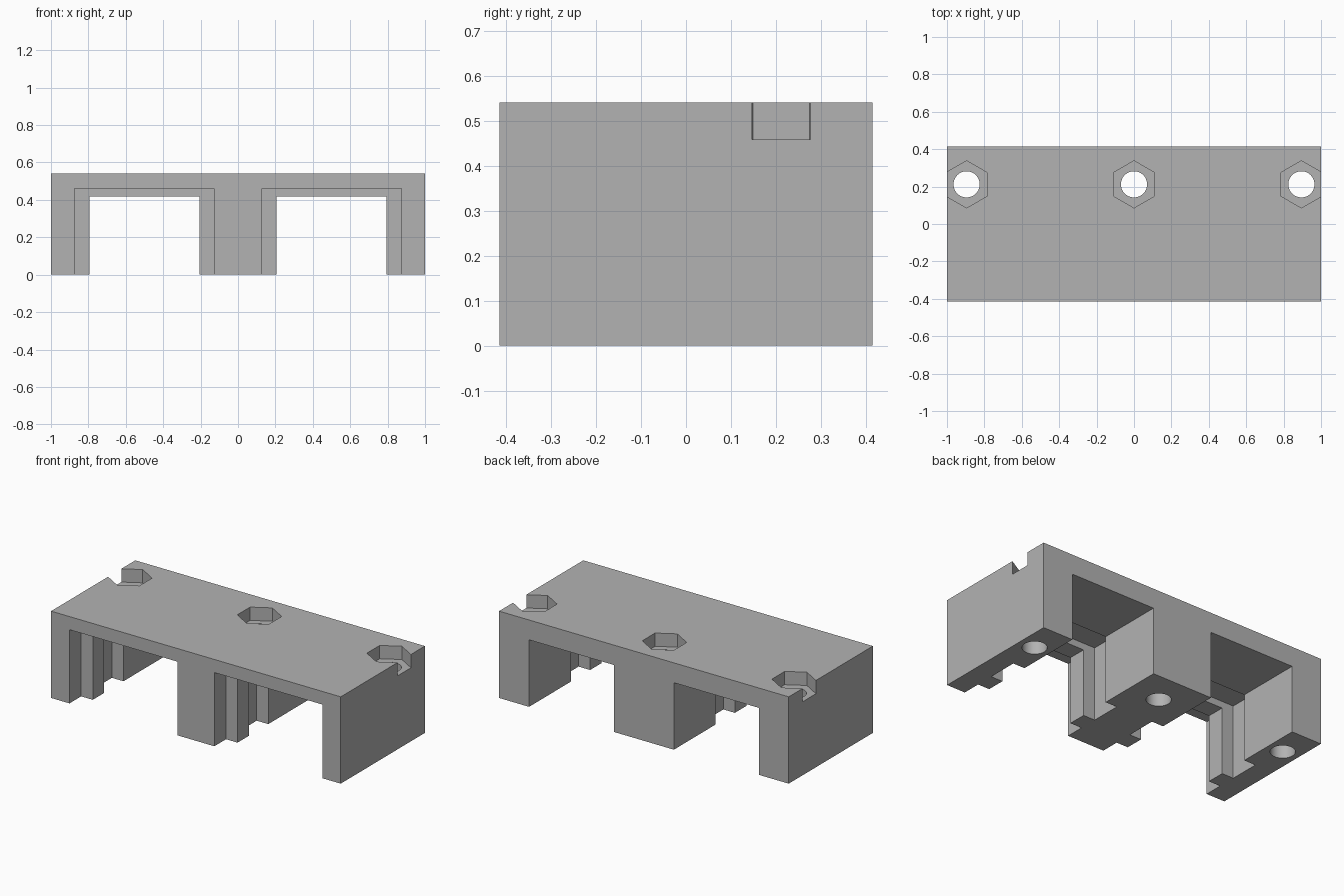
import bpy
from math import pi, radians

cube = bpy.data.objects.get("Cube")
if cube:
    bpy.data.objects.remove(cube, do_unlink=True)

grey = bpy.data.materials.new("plain_grey")
grey.use_nodes = True
colour = (0.45, 0.45, 0.45, 1)
grey.diffuse_color = colour
grey.node_tree.nodes["Principled BSDF"].inputs["Base Color"].default_value = colour

HEIGHT, DEPTH = 0.542, 0.83
HALF_DEPTH = DEPTH / 2


def box(name, x0, x1, y0, y1, z0, z1):
    bpy.ops.mesh.primitive_cube_add(size=1, location=((x0 + x1) / 2, (y0 + y1) / 2, (z0 + z1) / 2))
    ob = bpy.context.object
    ob.name = name
    ob.scale = (x1 - x0, y1 - y0, z1 - z0)
    bpy.ops.object.transform_apply(location=True, rotation=False, scale=True)
    ob.data.materials.append(grey)
    return ob


def prism(name, sides, radius, x, y, z0, z1):
    bpy.ops.mesh.primitive_cylinder_add(vertices=sides, radius=radius, depth=z1 - z0,
                                        location=(x, y, (z0 + z1) / 2))
    ob = bpy.context.object
    ob.name = name
    ob.data.materials.append(grey)
    return ob


# Solid block
body = box("bracket_body", -1, 1, -HALF_DEPTH, HALF_DEPTH, 0, HEIGHT)
cutters = []

# Two channels, each with a wide front mouth and a wide inner groove
for side in (-1, 1):
    mid = side * 0.5
    cutters.append(box("channel_cutter", mid - 0.293, mid + 0.293, -1, 1, -0.5, 0.418))
    for y0, y1 in ((-1, -0.3), (-0.187, 0.003)):
        cutters.append(box("groove_cutter", mid - 0.373, mid + 0.373, y0, y1, -0.4, 0.46))

# Three bolt holes with hexagonal nut pockets
for x in (-0.895, 0, 0.895):
    cutters.append(prism("bolt_hole_cutter", 48, 0.07, x, 0.212, -0.3, 0.9))
    cutters.append(prism("nut_pocket_cutter", 6, 0.126, x, 0.212, 0.459, 0.8))

# Cut everything out and remove the cutters
bpy.context.view_layer.objects.active = body
for cutter in cutters:
    cutter.hide_render = True
    cut = body.modifiers.new("cut", 'BOOLEAN')
    cut.operation = 'DIFFERENCE'
    cut.solver = 'EXACT'
    cut.object = cutter
    bpy.ops.object.modifier_apply(modifier=cut.name)
for cutter in cutters:
    bpy.data.objects.remove(cutter, do_unlink=True)

# Smooth only the round bores
bpy.ops.object.select_all(action='DESELECT')
body.select_set(True)
bpy.context.view_layer.objects.active = body
bpy.ops.object.shade_smooth_by_angle(angle=radians(30))
